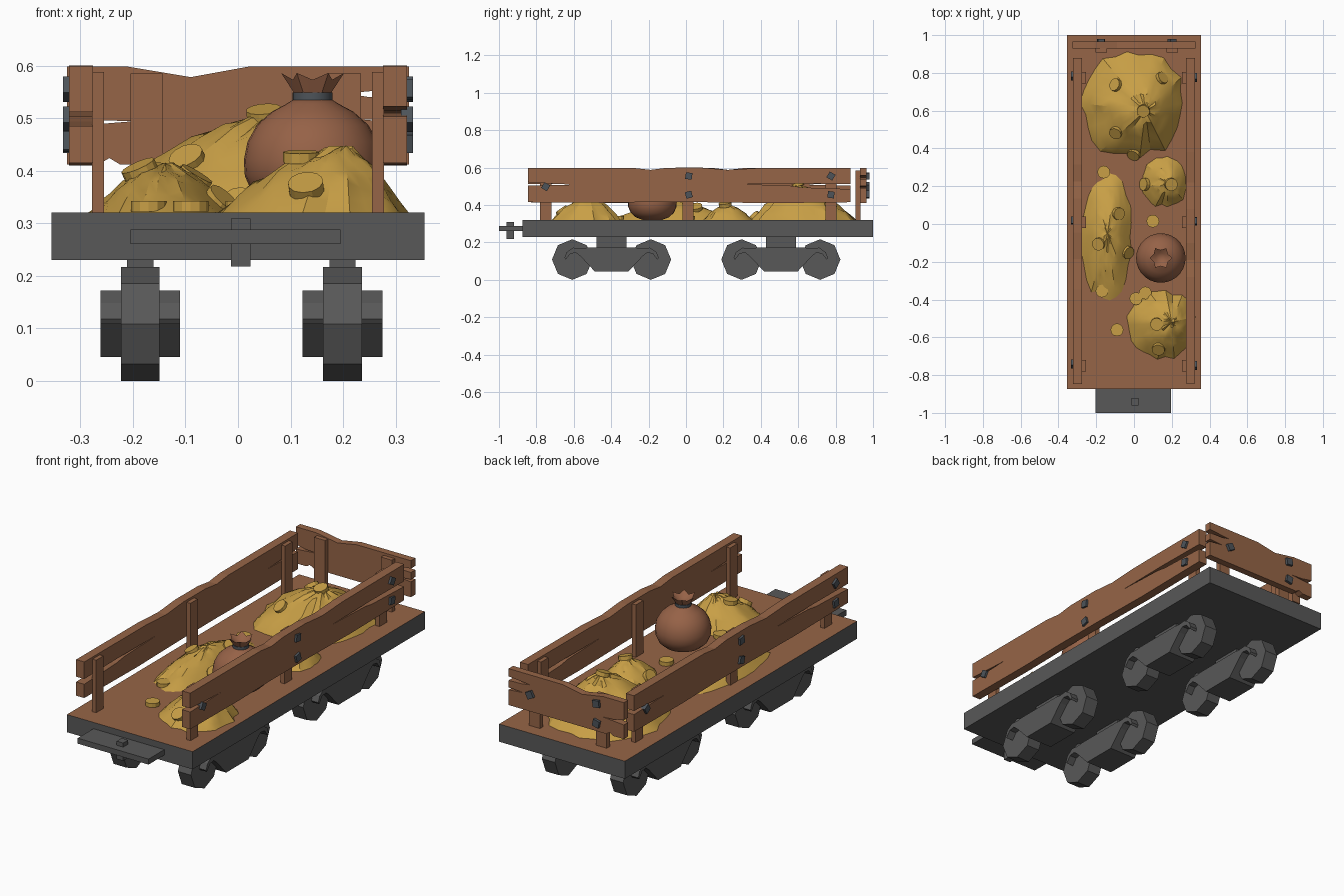
import bpy, bmesh, math, random
from mathutils import Vector
from mathutils.bvhtree import BVHTree

if "Cube" in bpy.data.objects:
    bpy.data.objects.remove(bpy.data.objects["Cube"])

random.seed(7)

def material(name, rgb):
    m = bpy.data.materials.new(name)
    m.diffuse_color = (*rgb, 1)
    m.use_nodes = True
    m.node_tree.nodes["Principled BSDF"].inputs["Base Color"].default_value = m.diffuse_color
    return m

WOOD = material("brown wood", (0.305, 0.130, 0.063))
IRON = material("dark iron", (0.098, 0.098, 0.098))
GOLD = material("gold", (0.578, 0.347, 0.061))
CLOTH = material("sack cloth", (0.305, 0.122, 0.063))
STEEL = material("slate steel", (0.075, 0.088, 0.102))

def finish(name, bm, mat, smooth=None):
    bmesh.ops.recalc_face_normals(bm, faces=bm.faces)
    me = bpy.data.meshes.new(name)
    bm.to_mesh(me)
    bm.free()
    me.materials.append(mat)
    if smooth:
        me.shade_smooth()
        me.set_sharp_from_angle(angle=math.radians(smooth))
    ob = bpy.data.objects.new(name, me)
    bpy.context.collection.objects.link(ob)
    return ob

def prism(name, pts, axis, a, b, mat):
    """Extrude a 2D outline along x (points y,z) or y (points x,z)."""
    bm = bmesh.new()
    put = (lambda p, d: (d, p[0], p[1])) if axis == "x" else (lambda p, d: (p[0], d, p[1]))
    lo = [bm.verts.new(put(p, a)) for p in pts]
    hi = [bm.verts.new(put(p, b)) for p in pts]
    bm.faces.new(lo)
    bm.faces.new(hi[::-1])
    n = len(pts)
    for i in range(n):
        j = (i + 1) % n
        bm.faces.new((lo[i], lo[j], hi[j], hi[i]))
    return finish(name, bm, mat)

def box(name, x0, x1, y0, y1, z0, z1, mat):
    return prism(name, [(x0, z0), (x1, z0), (x1, z1), (x0, z1)], "y", y0, y1, mat)

def ngon(cx, cz, r, n, turn=0.0):
    return [(cx + r * math.sin(turn + i * math.tau / n),
             cz - r * math.cos(turn + i * math.tau / n)) for i in range(n)]

def rings(name, ring_list, center, mat, smooth):
    """Skin a stack of closed rings and cap both ends."""
    bm = bmesh.new()
    rows = [[bm.verts.new(Vector(p) + Vector(center)) for p in ring] for ring in ring_list]
    n = len(rows[0])
    for u, v in zip(rows, rows[1:]):
        for i in range(n):
            j = (i + 1) % n
            bm.faces.new((u[i], u[j], v[j], v[i]))
    bm.faces.new(rows[0])
    bm.faces.new(rows[-1])
    return finish(name, bm, mat, smooth)

def circle(r, z, n):
    return [(r * math.cos(i * math.tau / n), r * math.sin(i * math.tau / n), z) for i in range(n)]

# Flat bed: iron body with a wooden top face
bed = box("bed", -0.355, 0.355, -0.873, 1.0, 0.23, 0.32, IRON)
bed.data.materials.append(WOOD)
for f in bed.data.polygons:
    if f.normal.z > 0.9:
        f.material_index = 1

# Coupling plate and pin at the front
box("coupling_plate", -0.205, 0.195, -1.0, -0.87, 0.26, 0.288, IRON)
box("coupling_pin", -0.013, 0.024, -0.96, -0.92, 0.218, 0.309, IRON)

# Four bogies: two octagonal wheels, hooked frame and mount each
half = [(0.09, 0.045), (0.165, 0.125), (0.19, 0.145), (0.22, 0.14), (0.245, 0.108),
        (0.252, 0.118), (0.24, 0.148), (0.205, 0.172), (0.16, 0.168), (0.13, 0.172)]
for x in (-0.186, 0.199):
    for y in (-0.398, 0.507):
        outline = [(y + p, z) for p, z in half] + [(y - p, z) for p, z in half[::-1]]
        prism("bogie_frame", outline, "x", x - 0.076, x + 0.076, IRON)
        box("bogie_mount", x - 0.025, x + 0.025, y - 0.08, y + 0.08, 0.165, 0.232, IRON)
        for s in (-1, 1):
            prism("wheel", ngon(y + s * 0.21, 0.1085, 0.1085, 8), "x", x - 0.037, x + 0.037, IRON)

# Splintered side boards with bolts and posts; the left is the right turned half round
side = [(-0.845, 0.415), (-0.45, 0.412), (-0.2, 0.416), (0.1, 0.415), (0.45, 0.41), (0.88, 0.415),
        (0.88, 0.485), (0.62, 0.494), (0.56, 0.503), (0.3, 0.512), (0.6, 0.515), (0.88, 0.512),
        (0.88, 0.599), (0.38, 0.597), (0.22, 0.588), (0.08, 0.6), (-0.1, 0.599),
        (-0.19, 0.588), (-0.28, 0.598), (-0.845, 0.599), (-0.845, 0.522), (-0.72, 0.514),
        (-0.6, 0.509), (-0.845, 0.503)]
side_bolts = [(-0.75, 0.498), (0.015, 0.555), (0.015, 0.455), (0.775, 0.555), (0.775, 0.455)]
MID = 0.017
for label, s in (("right", 1), ("left", -1)):
    flip = lambda y: MID + s * (y - MID)
    prism(label + "_board", [(flip(y), z) for y, z in side], "x", s * 0.276, s * 0.322, WOOD)
    for i, (y, z) in enumerate(side_bolts):
        prism(label + "_bolt", ngon(flip(y), z, 0.025, 4, 0.25 + 0.4 * (i % 3)),
              "x", s * 0.31, s * 0.333, STEEL)
    for y in (-0.75, 0.01, 0.775):
        box(label + "_post", s * 0.255, s * 0.278, y - 0.03, y + 0.03, 0.315, 0.588, WOOD)

# Back board with bolts and posts
back = [(-0.325, 0.412), (-0.265, 0.412), (-0.245, 0.424), (-0.225, 0.412), (0.325, 0.412),
        (0.325, 0.49), (0.24, 0.497), (0.325, 0.502), (0.325, 0.538), (0.25, 0.54), (0.205, 0.547),
        (0.325, 0.558), (0.325, 0.598), (0.02, 0.598), (-0.09, 0.578), (-0.21, 0.598),
        (-0.325, 0.598), (-0.325, 0.508), (-0.26, 0.496), (-0.2, 0.494), (-0.325, 0.484)]
prism("back_board", back, "y", 0.93, 0.966, WOOD)
for i, (x, z) in enumerate([(0.2, 0.5), (-0.175, 0.555), (-0.175, 0.455)]):
    prism("back_bolt", ngon(x, z, 0.025, 4, 0.3 + 0.35 * i), "y", 0.95, 0.98, STEEL)
for x in (-0.174, 0.203):
    box("back_post", x - 0.031, x + 0.031, 0.907, 0.932, 0.315, 0.585, WOOD)

# Gold heaps: centre, half sizes, peak position, height
heaps = [(-0.005, 0.64, 0.27, 0.275, 0.06, 0.60, 0.185),
         (-0.145, -0.07, 0.13, 0.32, -0.14, -0.05, 0.095),
         (0.16, 0.225, 0.12, 0.13, 0.18, 0.22, 0.085),
         (0.145, -0.535, 0.175, 0.175, 0.20, -0.52, 0.127)]
trees = []
N, ROWS = 26, 7
for cx, cy, rx, ry, px, py, h in heaps:
    bm = bmesh.new()
    peak = bm.verts.new((px, py, 0.32 + h))
    rim = []
    for i in range(N):
        c, s = math.cos(i * math.tau / N), math.sin(i * math.tau / N)
        k = random.uniform(0.92, 1.07) / (abs(c) ** 2.5 + abs(s) ** 2.5) ** 0.4
        rim.append((cx + rx * c * k, cy + ry * s * k))
    prev = None
    for r in range(1, ROWS + 1):
        t = r / ROWS
        row = []
        for x, y in rim:
            z = h * (1 - t ** 1.6) + (random.uniform(-0.06, 0.06) * h if r < ROWS else 0)
            row.append(bm.verts.new((px + (x - px) * t, py + (y - py) * t, 0.319 + z)))
        for i in range(N):
            j = (i + 1) % N
            bm.faces.new((prev[i], row[i], row[j], prev[j]) if prev else (peak, row[i], row[j]))
        prev = row
    bmesh.ops.recalc_face_normals(bm, faces=bm.faces)
    trees.append(BVHTree.FromBMesh(bm))
    finish("gold_heap", bm, GOLD, 30)

# Coins dropped on the heaps or on the bed
coins = [(-0.095, 0.735), (0.145, 0.77), (0.05, 0.6), (-0.095, 0.485), (0, 0.37), (-0.16, 0.275),
         (-0.085, 0.055), (-0.185, -0.105), (-0.035, -0.15), (-0.17, -0.355), (0.06, 0.21),
         (0.195, 0.21), (0.1, 0.015), (0.06, -0.365), (0.01, -0.395), (-0.09, -0.56),
         (0.12, -0.53), (0.13, -0.66)]
for x, y in coins:
    spot, up = Vector((x, y, 0.327)), Vector((0, 0, 1))
    for tree in trees:
        hit, normal, _, _ = tree.ray_cast(Vector((x, y, 1)), Vector((0, 0, -1)))
        if hit and hit.z > 0.33:
            spot, up = hit, normal if normal.z > 0 else -normal
            up = up + Vector((random.uniform(-0.2, 0.2), random.uniform(-0.25, 0.1), 0))
    coin = rings("coin", [circle(0.034, -0.01, 12), circle(0.034, 0.01, 12)], (0, 0, 0), GOLD, None)
    coin.rotation_euler = up.to_track_quat("Z", "Y").to_euler()
    coin.location = spot + up.normalized() * 0.005

# Sack: round body, tie band and flared star-shaped mouth
SACK = (0.142, -0.18, 0)
body = [(0.05, 0.32), (0.088, 0.334), (0.115, 0.358), (0.129, 0.39), (0.131, 0.42), (0.124, 0.455),
        (0.106, 0.487), (0.078, 0.512), (0.05, 0.527), (0.036, 0.536)]
rings("sack_body", [circle(r, z, 28) for r, z in body], SACK, CLOTH, 40)
rings("sack_tie", [circle(0.038, 0.534, 20), circle(0.038, 0.549, 20)], SACK, STEEL, 40)
star = []
for i in range(12):
    r, z = (0.06, 0.586) if i % 2 == 0 else (0.043, 0.573)
    a = i * math.tau / 12
    star.append((r * math.cos(a), r * math.sin(a), z))
rings("sack_mouth", [circle(0.034, 0.546, 12), star, circle(0.027, 0.56, 12),
                     circle(0.01, 0.554, 12)], SACK, CLOTH, 35)
